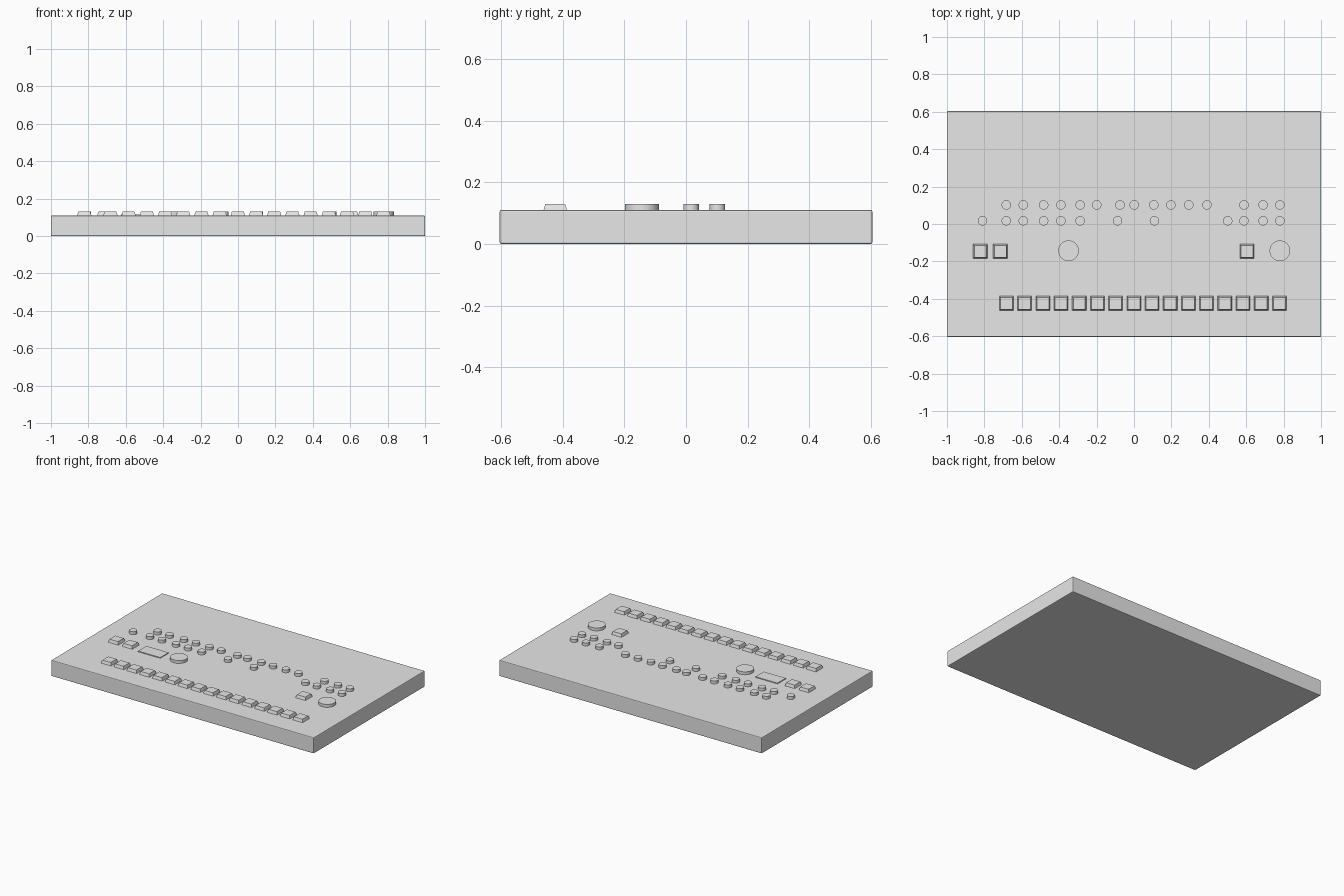
import bpy
import bmesh
from math import radians

cube = bpy.data.objects.get("Cube")
if cube:
    bpy.data.objects.remove(cube, do_unlink=True)

grey = bpy.data.materials.new("light_grey")
grey.use_nodes = True
colour = (0.8, 0.8, 0.8, 1)
grey.diffuse_color = colour
grey.node_tree.nodes["Principled BSDF"].inputs["Base Color"].default_value = colour

TOP = 0.11       # top surface of the case
RAISED = 0.13    # top of the keys and knobs


def finish(name, bm):
    mesh = bpy.data.meshes.new(name)
    bm.to_mesh(mesh)
    bm.free()
    mesh.materials.append(grey)
    obj = bpy.data.objects.new(name, mesh)
    bpy.context.collection.objects.link(obj)
    return obj


def block(name, x, y, half_x, half_y, z0, z1, inset=0.0):
    """Box whose top face is drawn in by inset."""
    bm = bmesh.new()
    bmesh.ops.create_cube(bm, size=2)
    for v in bm.verts:
        upper = v.co.z > 0
        shrink = inset if upper else 0
        v.co = (x + v.co.x * (half_x - shrink),
                y + v.co.y * (half_y - shrink),
                z1 if upper else z0)
    return finish(name, bm)


def key(name, x, y):
    return block(name, x, y, 0.039, 0.039, TOP - 0.004, RAISED, 0.007)


def knob(name, x, y, radius):
    bm = bmesh.new()
    bmesh.ops.create_cone(bm, cap_ends=True, segments=32, radius1=radius,
                          radius2=radius, depth=RAISED - TOP + 0.004)
    bmesh.ops.translate(bm, verts=bm.verts, vec=(x, y, (RAISED + TOP - 0.004) / 2))
    obj = finish(name, bm)
    bpy.ops.object.select_all(action="DESELECT")
    obj.select_set(True)
    bpy.context.view_layer.objects.active = obj
    bpy.ops.object.shade_smooth_by_angle(angle=radians(30))
    return obj


# Case with finely chamfered edges
case = block("case", 0, 0, 1, 0.604, 0, TOP)
bevel = case.modifiers.new("edge_chamfer", "BEVEL")
bevel.width = 0.005
bevel.segments = 2

# Step keys along the front
for i in range(16):
    key(f"step_key_{i + 1}", -0.682 + i * 0.0973, -0.424)

# Function keys
for i, x in enumerate((-0.822, -0.715, 0.605)):
    key(f"function_key_{i + 1}", x, -0.146)

# Display window
block("display", -0.541, -0.148, 0.084, 0.045, TOP - 0.004, TOP + 0.006)

# Large dials
for side, x in (("right", -0.35), ("left", 0.78)):
    knob(f"{side}_dial", x, -0.143, 0.055)

# Two rows of small knobs
back_row = (-0.683, -0.592, -0.483, -0.391, -0.288, -0.199, -0.075, 0.001,
            0.106, 0.197, 0.293, 0.39, 0.588, 0.69, 0.78)
front_row = (-0.81, -0.683, -0.592, -0.483, -0.391, -0.288, -0.088, 0.109,
             0.501, 0.588, 0.69, 0.78)
for row, y, xs in (("back", 0.102, back_row), ("front", 0.017, front_row)):
    for i, x in enumerate(xs):
        knob(f"{row}_knob_{i + 1}", x, y, 0.025)
